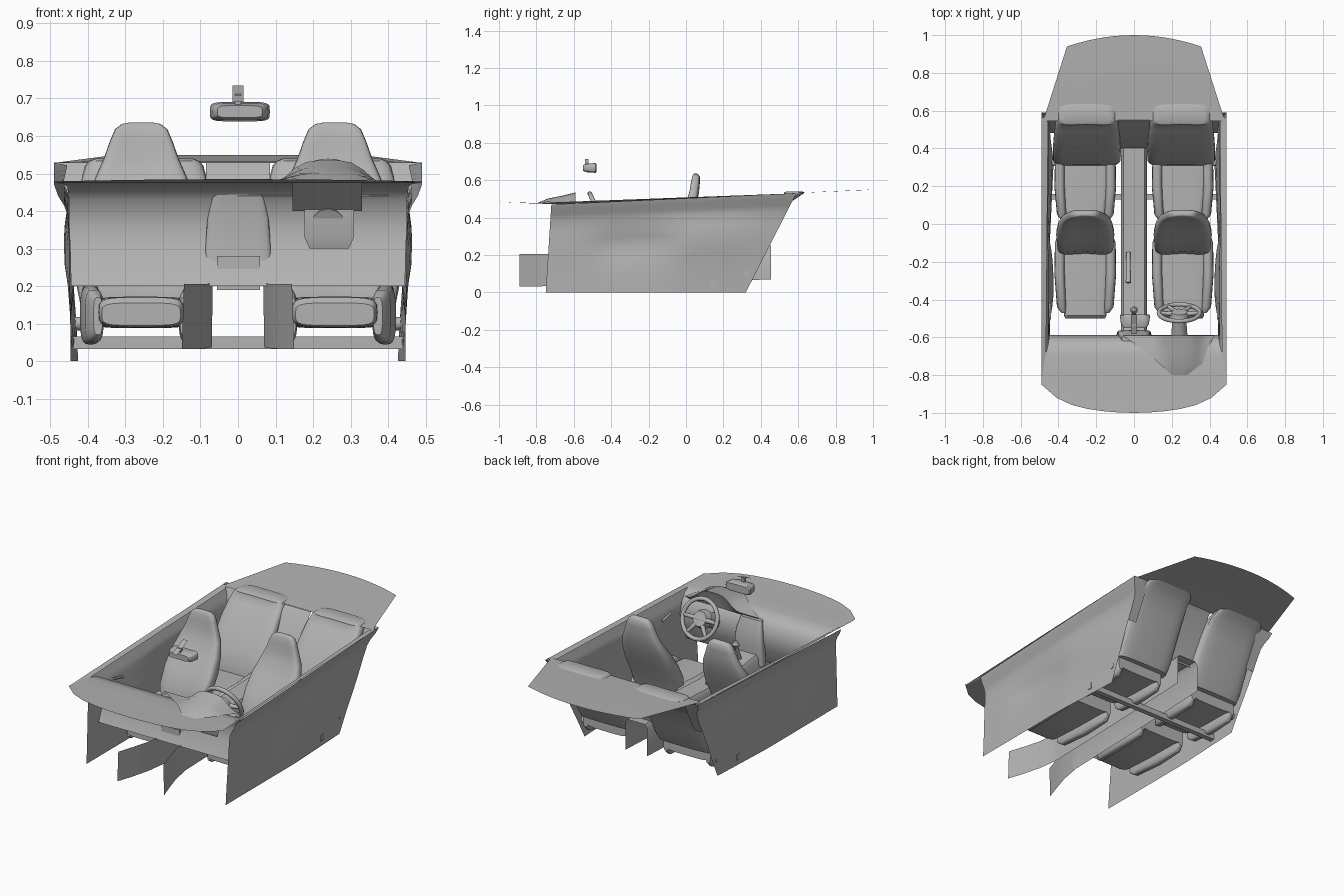
import bpy, bmesh, math
from mathutils import Vector

cube = bpy.data.objects.get("Cube")
if cube:
    bpy.data.objects.remove(cube, do_unlink=True)

grey = bpy.data.materials.new("plain grey")
grey.use_nodes = True
GREY = (0.45, 0.45, 0.45, 1)
grey.diffuse_color = GREY
grey.node_tree.nodes["Principled BSDF"].inputs["Base Color"].default_value = GREY


def finish(name, bm, closed=True, angle=40):
    if closed:
        bmesh.ops.recalc_face_normals(bm, faces=bm.faces[:])
    mesh = bpy.data.meshes.new(name)
    bm.to_mesh(mesh)
    bm.free()
    ob = bpy.data.objects.new(name, mesh)
    bpy.context.collection.objects.link(ob)
    mesh.materials.append(grey)
    bpy.context.view_layer.objects.active = ob
    bpy.ops.object.select_all(action="DESELECT")
    ob.select_set(True)
    bpy.ops.object.shade_smooth_by_angle(angle=math.radians(angle))
    return ob


def sheet(name, rows, flip=False):
    """Open surface through rows of points."""
    bm = bmesh.new()
    grid = [[bm.verts.new(p) for p in row] for row in rows]
    for a, b in zip(grid, grid[1:]):
        for i in range(len(a) - 1):
            quad = [a[i], a[i + 1], b[i + 1], b[i]]
            bm.faces.new(quad[::-1] if flip else quad)
    return finish(name, bm, closed=False)


def loft(name, sections, axis, power=0.45, n=24, dish=0.0):
    """Rounded solid through sections (x, y, z, half width, half depth); dish hollows the front."""
    bm = bmesh.new()
    rings = []
    for x, y, z, hw, hd in sections:
        ring = []
        for k in range(n):
            c, s = (math.cos(k * math.tau / n), math.sin(k * math.tau / n))
            u = math.copysign(abs(c) ** power, c)
            v = hd * math.copysign(abs(s) ** power, s)
            if v < 0:
                v += dish * hd * (1 - u * u)
            ring.append(bm.verts.new((x + u * hw, y + v, z) if axis == "z" else (x + u * hw, y, z + v)))
        rings.append(ring)
    for a, b in zip(rings, rings[1:]):
        for k in range(n):
            bm.faces.new([a[k], a[(k + 1) % n], b[(k + 1) % n], b[k]])
    bm.faces.new(rings[0])
    bm.faces.new(rings[-1])
    return finish(name, bm)


def box(name, lo, hi):
    bm = bmesh.new()
    bmesh.ops.create_cube(bm, size=1)
    for v in bm.verts:
        v.co = [(a + b) / 2 + c * (b - a) for a, b, c in zip(lo, hi, v.co)]
    return finish(name, bm)


def rod(name, a, b, r1, r2=None):
    a, b = Vector(a), Vector(b)
    bm = bmesh.new()
    bmesh.ops.create_cone(bm, cap_ends=True, segments=12, radius1=r1,
                          radius2=r1 if r2 is None else r2, depth=(b - a).length)
    rot = (b - a).to_track_quat("Z", "Y").to_matrix()
    for v in bm.verts:
        v.co = rot @ v.co + (a + b) / 2
    return finish(name, bm)


def lerp(a, b, t):
    return a + (b - a) * t


# Door and side panels: armrest pressed inwards, hip line swelling outwards
PANEL = [(0, 0.446), (0.2, 0.447), (0.4, 0.449), (0.5, 0.45), (0.6, 0.451), (0.7, 0.451),
         (0.82, 0.453), (0.88, 0.463), (0.94, 0.48), (1, 0.49)]
for side, label in ((1, "left"), (-1, "right")):
    rows = []
    for i in range(25):
        s = i / 24
        row = []
        for f, x in PANEL:
            y = lerp(lerp(-0.75, 0.32, s), lerp(-0.72, 0.59, s), f)
            arm = math.exp(-((y + 0.27) / 0.22) ** 4 - ((f - 0.52) / 0.14) ** 2)
            hip = math.exp(-((y - 0.1) / 0.3) ** 4 - ((f - 0.58) / 0.2) ** 4)
            tuck = 0.02 * (1 - f) * max(0, s - 0.6) / 0.4
            row.append((side * (x - 0.025 * arm + 0.014 * hip - tuck), y, f * lerp(0.47, 0.53, s)))
        rows.append(row)
    sheet(label + "_side_panel", rows, flip=side < 0)
    # Trim closing the gap between the panel's rear edge and the rear seat
    sheet(label + "_rear_trim", [[(side * 0.39, y, z), (x, y, z)] for x, y, z in rows[-1][4:]],
          flip=side < 0)
    sheet(label + "_window_sill",
          [[(side * lerp(0.466, 0.455, t), lerp(-0.7, 0.54, t), lerp(0.472, 0.522, t)),
            (side * 0.49, lerp(-0.85, 0.57, t), lerp(0.476, 0.529, t))]
           for t in (0, 0.25, 0.5, 0.75, 1)], flip=side < 0)
    rod(label + "_door_pull", (side * 0.445, -0.42, 0.38), (side * 0.445, -0.50, 0.40), 0.006)
    rod(label + "_seat_hinge", (side * 0.40, 0.325, 0.10), (side * 0.434, 0.325, 0.10), 0.018)

# Rear shelf
ts = [i / 6 for i in range(-6, 7)]
front_row = [(0.488 * t, 0.545, 0.528) for t in ts]
mid_row = [(0.47 * t, 0.62 - 0.04 * t ** 4, 0.533 - 0.002 * t * t) for t in ts]
back_row = [(0.355 * t, 1 - 0.06 * t * t, 0.55 - 0.004 * t * t) for t in ts]
sheet("rear_shelf", [front_row, mid_row, back_row], flip=True)

# Dashboard: one skin rolling from the windscreen edge down to the knees
DASH = [(-0.80, 0.475, 0.485), (-0.70, 0.476, 0.47), (-0.64, 0.465, 0.455), (-0.605, 0.43, 0.45),
        (-0.588, 0.36, 0.45), (-0.60, 0.29, 0.447), (-0.64, 0.2, 0.445)]
rows = [[(0.49 * t, -1 + 0.08 * t * t + 0.07 * t ** 6, 0.485 - 0.006 * t * t) for t in ts]]
rows += [[(w * t, y, z) for t in ts] for y, z, w in DASH]
sheet("dashboard", rows)

# Instrument hood: a swelling that widens towards the driver, then drops to the dials
HOOD = [(-0.80, 0.20, 0.28, 0.476, 0), (-0.74, 0.135, 0.36, 0.476, 0.025),
        (-0.66, 0.04, 0.39, 0.472, 0.045), (-0.59, -0.06, 0.425, 0.465, 0.07),
        (-0.60, -0.05, 0.42, 0.46, 0.05), (-0.62, 0.0, 0.40, 0.44, 0)]
sheet("instrument_hood", [[(lerp(a, b, k / 16), y, base + h * math.exp(-((lerp(a, b, k / 16) - 0.24) / 0.115) ** 4))
                           for k in range(17)] for y, a, b, base, h in HOOD])
sheet("instrument_underside", [[(0.145, y, z), (0.33, y, z)] for y, z in ((-0.71, 0.478), (-0.62, 0.40))])
sheet("column_cover", [[(0.243 - w, y, z), (0.243 + w, y, z)] for y, z, w in
                       ((-0.625, 0.41, 0.066), (-0.62, 0.33, 0.066), (-0.61, 0.30, 0.052))])
loft("centre_stack", [(0, -0.59, 0.2, 0.092, 0.025), (0, -0.585, 0.30, 0.088, 0.025),
                      (0, -0.585, 0.38, 0.082, 0.02), (0, -0.605, 0.45, 0.065, 0.015)], "z", power=0.4)
box("console_front", (-0.056, -0.62, 0.19), (0.058, -0.58, 0.28))

# Steering wheel, tilted towards the driver
hub = Vector((0.24, -0.47, 0.43))
axis = Vector((0, 0.91, 0.41)).normalized()
bpy.ops.mesh.primitive_torus_add(major_radius=0.108, minor_radius=0.012, major_segments=32,
                                 minor_segments=8, location=hub,
                                 rotation=axis.to_track_quat("Z", "Y").to_euler())
wheel = bpy.context.object
wheel.name = "steering_wheel"
wheel.data.materials.append(grey)
bpy.ops.object.shade_smooth()
up = Vector((0, -0.41, 0.91)).normalized()
for i, a in enumerate((0, 180, 235, 305)):
    d = Vector((1, 0, 0)) * math.cos(math.radians(a)) + up * math.sin(math.radians(a))
    rod("wheel_spoke_%d" % (i + 1), hub - axis * 0.01, hub + d * 0.105, 0.016, 0.009)
rod("wheel_hub", hub - axis * 0.035, hub + axis * 0.005, 0.055, 0.042)
rod("steering_column", hub - axis * 0.16, hub - axis * 0.02, 0.045, 0.035)

# Centre tunnel: flared footwell walls, then a covered console
for s in (1, -1):
    sheet("footwell_wall", [[(s * w, y, zb), (s * w * 0.96, y, zt)] for y, w, zb, zt in
                            ((-0.89, 0.15, 0.032, 0.205), (-0.8, 0.12, 0.032, 0.205),
                             (-0.7, 0.09, 0.034, 0.205), (-0.58, 0.07, 0.036, 0.21))], flip=s < 0)
CONSOLE = [(-0.60, 0.036, 0.27), (-0.45, 0.04, 0.25), (-0.2, 0.045, 0.235), (0.1, 0.055, 0.25),
           (0.455, 0.07, 0.25)]
sheet("centre_tunnel", [[(-0.07, y, b), (-0.07, y, t - 0.02), (-0.055, y, t), (0.055, y, t),
                         (0.07, y, t - 0.02), (0.07, y, b)] for y, b, t in CONSOLE])
sheet("rear_centre_pad", [[(-0.085, y, z), (0.085, y, z)] for y, z in
                          ((0.40, 0.24), (0.42, 0.30), (0.53, 0.51), (0.55, 0.529))], flip=True)
rod("handbrake", (-0.03, -0.15, 0.25), (-0.03, -0.31, 0.30), 0.011, 0.014)
rod("gear_lever", (0, -0.5, 0.24), (0, -0.46, 0.34), 0.01)
loft("gear_knob", [(0, -0.46, 0.33, 0.012, 0.012), (0, -0.456, 0.35, 0.02, 0.02),
                   (0, -0.454, 0.37, 0.01, 0.01)], "z", power=1, n=12)
box("cross_bar", (-0.44, 0.13, 0.032), (0.44, 0.16, 0.065))


# Seat base: flat cushion between two rounded bolsters
def seat_base(name, cx, y0, y1, nose):
    loft(name + "_cushion", [(cx, y0 - nose, 0.125, 0.105, 0.03), (cx, y0 - nose + 0.015, 0.13, 0.112, 0.04),
                             (cx, lerp(y0, y1, 0.4), 0.13, 0.13, 0.042), (cx, y1, 0.13, 0.14, 0.042)], "y")
    for k in (-1, 1):
        bx = cx + 0.135 * k
        loft(name + "_bolster", [(bx - 0.02 * k, y0, 0.12, 0.012, 0.05),
                                 (bx - 0.01 * k, y0 + 0.03, 0.12, 0.025, 0.07),
                                 (bx, lerp(y0, y1, 0.5), 0.122, 0.028, 0.078),
                                 (bx, y1 - 0.03, 0.13, 0.026, 0.08),
                                 (bx, y1, 0.13, 0.015, 0.05)], "y", power=0.6)


# Seats, mirrored left and right
FRONT_BACK = [(-0.13, 0.10, 0.12, 0.04), (-0.125, 0.16, 0.14, 0.055), (-0.105, 0.25, 0.15, 0.065),
              (-0.055, 0.34, 0.154, 0.06), (-0.01, 0.42, 0.144, 0.046), (0.028, 0.49, 0.122, 0.034),
              (0.04, 0.54, 0.1, 0.03), (0.046, 0.585, 0.084, 0.028), (0.05, 0.618, 0.07, 0.024),
              (0.05, 0.632, 0.052, 0.014), (0.05, 0.636, 0.03, 0.006)]
REAR_BACK = [(0.345, 0.15, 0.17, 0.045), (0.36, 0.2, 0.18, 0.058), (0.40, 0.29, 0.18, 0.06),
             (0.47, 0.41, 0.174, 0.05), (0.53, 0.49, 0.166, 0.04), (0.565, 0.52, 0.158, 0.05),
             (0.575, 0.533, 0.148, 0.06), (0.575, 0.54, 0.13, 0.045)]
for s, label in ((1, "left"), (-1, "right")):
    cx, rx = 0.258 * s, 0.25 * s
    loft(label + "_front_backrest", [(cx, *p) for p in FRONT_BACK], "z", power=0.55, dish=0.4)
    seat_base(label + "_front", cx, -0.47, -0.07, 0.03)
    loft(label + "_rear_backrest", [(rx, *p) for p in REAR_BACK], "z", power=0.5, dish=0.2)
    seat_base(label + "_rear", cx, 0.02, 0.36, 0)

# Rear-view mirror
loft("mirror", [(0.005, -0.55, 0.665, 0.06, 0.016), (0.005, -0.53, 0.665, 0.074, 0.023),
                (0.005, -0.485, 0.665, 0.08, 0.026), (0.005, -0.478, 0.665, 0.074, 0.021)], "y", power=0.4)
box("mirror_stem", (-0.008, -0.54, 0.68), (0.008, -0.52, 0.712))
sheet("mirror_mount", [[(-0.015, y, z), (0.015, y, z)] for y, z in ((-0.58, 0.69), (-0.48, 0.735))])
